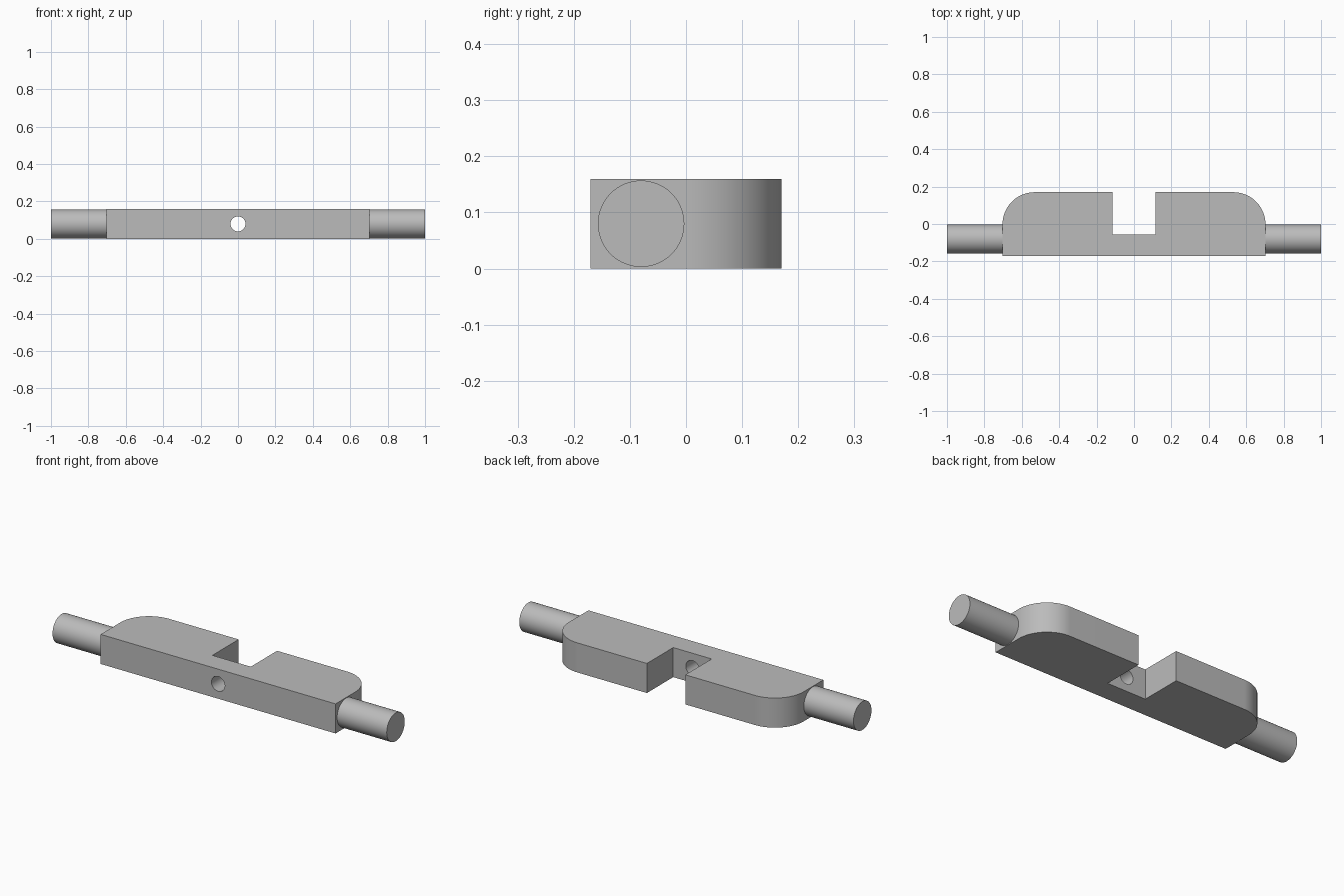
import bpy, bmesh, math
from math import radians, sin, cos, pi

cube = bpy.data.objects.get("Cube")
if cube:
    bpy.data.objects.remove(cube, do_unlink=True)

HALF_X, HALF_Y, HEIGHT = 0.703, 0.17, 0.16
CORNER = 0.172
NOTCH_X, NOTCH_Y = 0.115, -0.055
PIN_R, PIN_Y = 0.077, -0.08
HOLE_R = 0.04

grey = bpy.data.materials.new("plain grey")
grey.use_nodes = True
colour = (0.5, 0.5, 0.5, 1)
grey.diffuse_color = colour
grey.node_tree.nodes["Principled BSDF"].inputs["Base Color"].default_value = colour


def smooth(obj):
    bpy.ops.object.select_all(action="DESELECT")
    obj.select_set(True)
    bpy.context.view_layer.objects.active = obj
    bpy.ops.object.shade_smooth_by_angle(angle=radians(30))


def cylinder(name, radius, depth, location, rotation):
    bpy.ops.mesh.primitive_cylinder_add(vertices=64, radius=radius, depth=depth,
                                        location=location, rotation=rotation)
    obj = bpy.context.object
    obj.name = name
    obj.data.materials.append(grey)
    return obj


# Body outline: right half, then mirrored, with rounded back corners and a notch
half = [(HALF_X, -HALF_Y)]
for i in range(25):
    a = i / 24 * pi / 2
    half.append((HALF_X - CORNER + CORNER * cos(a), HALF_Y - CORNER + CORNER * sin(a)))
half += [(NOTCH_X, HALF_Y), (NOTCH_X, NOTCH_Y)]
outline = half + [(-x, y) for x, y in reversed(half)]

bm = bmesh.new()
base = bm.faces.new([bm.verts.new((x, y, 0)) for x, y in outline])
top = bmesh.ops.extrude_face_region(bm, geom=[base])
bmesh.ops.translate(bm, vec=(0, 0, HEIGHT),
                    verts=[v for v in top["geom"] if isinstance(v, bmesh.types.BMVert)])
bmesh.ops.recalc_face_normals(bm, faces=bm.faces)
mesh = bpy.data.meshes.new("body")
bm.to_mesh(mesh)
bm.free()
body = bpy.data.objects.new("body", mesh)
bpy.context.collection.objects.link(body)
mesh.materials.append(grey)

# Cross hole through the thin web behind the front face
cutter = cylinder("hole_cutter", HOLE_R, 0.3, (0, -0.11, HEIGHT / 2), (pi / 2, 0, 0))
cut = body.modifiers.new("hole", "BOOLEAN")
cut.operation = "DIFFERENCE"
cut.solver = "EXACT"
cut.object = cutter
bpy.context.view_layer.objects.active = body
bpy.ops.object.modifier_apply(modifier=cut.name)
bpy.data.objects.remove(cutter, do_unlink=True)
smooth(body)

# Round end pins, slightly sunk into the body
SINK = 0.01
length = 1 - HALF_X + SINK
for name, side in (("left_pin", 1), ("right_pin", -1)):
    pin = cylinder(name, PIN_R, length, (side * (1 - length / 2), PIN_Y, HEIGHT / 2),
                   (0, pi / 2, 0))
    smooth(pin)
